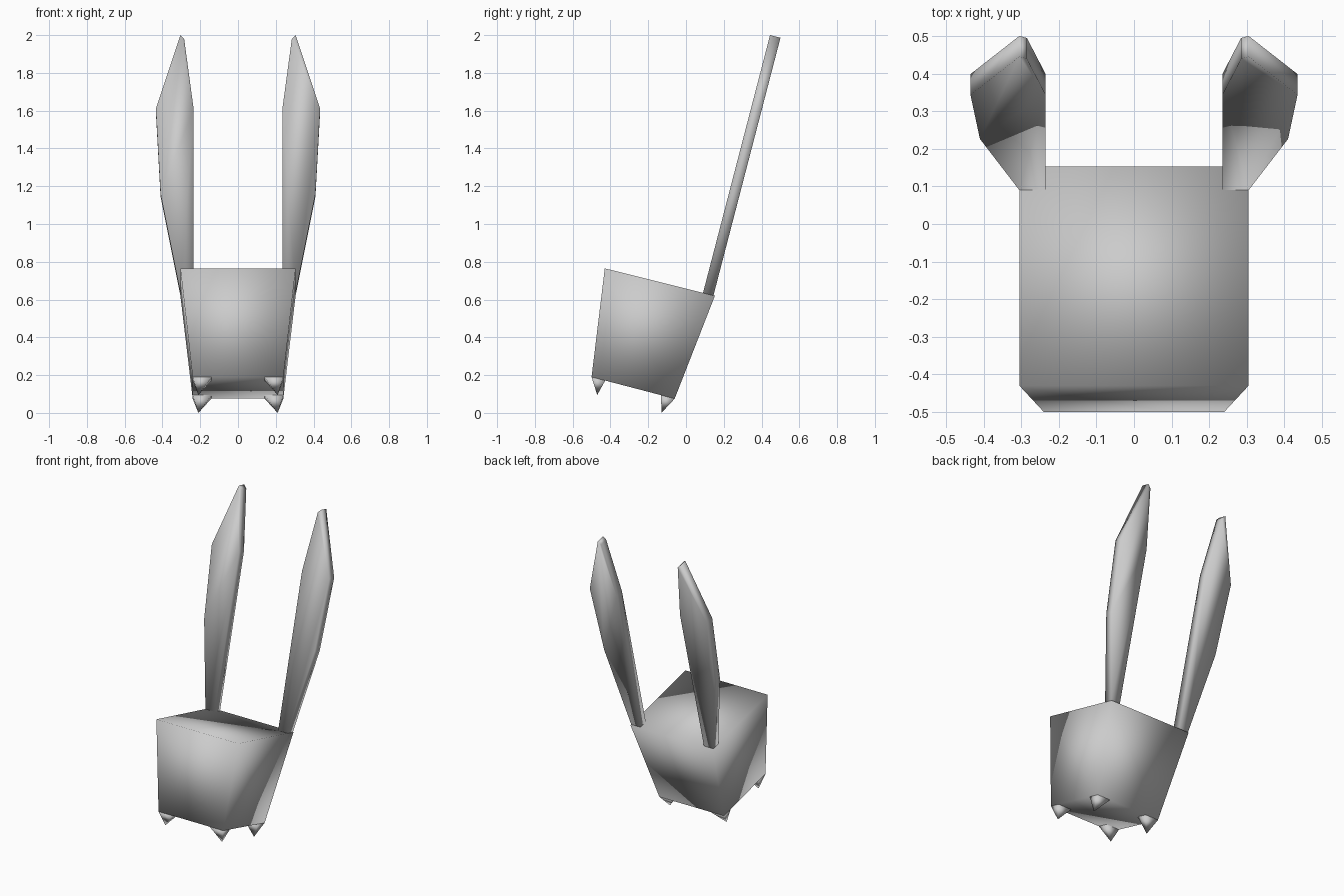
import bpy
import bmesh
from mathutils import Vector

if "Cube" in bpy.data.objects:
    bpy.data.objects.remove(bpy.data.objects["Cube"])

grey = bpy.data.materials.new("light grey")
grey.use_nodes = True
colour = (0.6, 0.6, 0.6, 1)
grey.diffuse_color = colour
grey.node_tree.nodes["Principled BSDF"].inputs["Base Color"].default_value = colour

TILT = Vector((0, 0.97, -0.243))  # backward direction of the leaning head


def make_object(name, bm):
    bmesh.ops.recalc_face_normals(bm, faces=bm.faces)
    for face in bm.faces:
        face.smooth = True
    mesh = bpy.data.meshes.new(name)
    bm.to_mesh(mesh)
    bm.free()
    mesh.materials.append(grey)
    obj = bpy.data.objects.new(name, mesh)
    bpy.context.collection.objects.link(obj)
    return obj


def bridge(name, ring_a, ring_b):
    """Closed solid between two matching outlines."""
    bm = bmesh.new()
    a = [bm.verts.new(p) for p in ring_a]
    b = [bm.verts.new(p) for p in ring_b]
    bm.faces.new(a)
    bm.faces.new(b)
    n = len(a)
    for i in range(n):
        j = (i + 1) % n
        bm.faces.new((a[i], a[j], b[j], b[i]))
    return make_object(name, bm)


def pyramid(name, base, tip):
    bm = bmesh.new()
    ring = [bm.verts.new(p) for p in base]
    top = bm.verts.new(tip)
    bm.faces.new(ring)
    for i, v in enumerate(ring):
        bm.faces.new((v, ring[(i + 1) % len(ring)], top))
    return make_object(name, bm)


def rectangle(half, front, back):
    return [(-half, *front), (half, *front), (half, *back), (-half, *back)]


# Tapered, leaning head block
bridge("head",
       rectangle(0.305, (-0.43, 0.765), (0.153, 0.62)),
       rectangle(0.24, (-0.5, 0.19), (-0.06, 0.075)))

# Ear outline as (x, height), leaning with the head
ear = [(0.235, 0.635), (0.305, 0.635), (0.41, 1.16), (0.435, 1.61),
       (0.305, 2.0), (0.285, 1.98), (0.235, 1.61)]

for side, label in ((1, "left"), (-1, "right")):
    front = [Vector((side * x, 0.09 + 0.26 * (z - 0.635), z)) for x, z in ear]
    bridge(label + "_ear", front, [p + TILT * 0.057 for p in front])

    # Small pointed feet under the corners
    for place, y, z, tip in (("front", -0.5, 0.19, (-0.47, 0.095)),
                             ("back", -0.132, 0.094, (-0.13, 0))):
        inner = Vector((side * 0.14, y, z))
        outer = Vector((side * 0.24, y, z))
        step = TILT * 0.075
        pyramid(f"{label}_{place}_foot",
                [inner, outer, outer + step, inner + step],
                (side * 0.21, *tip))
